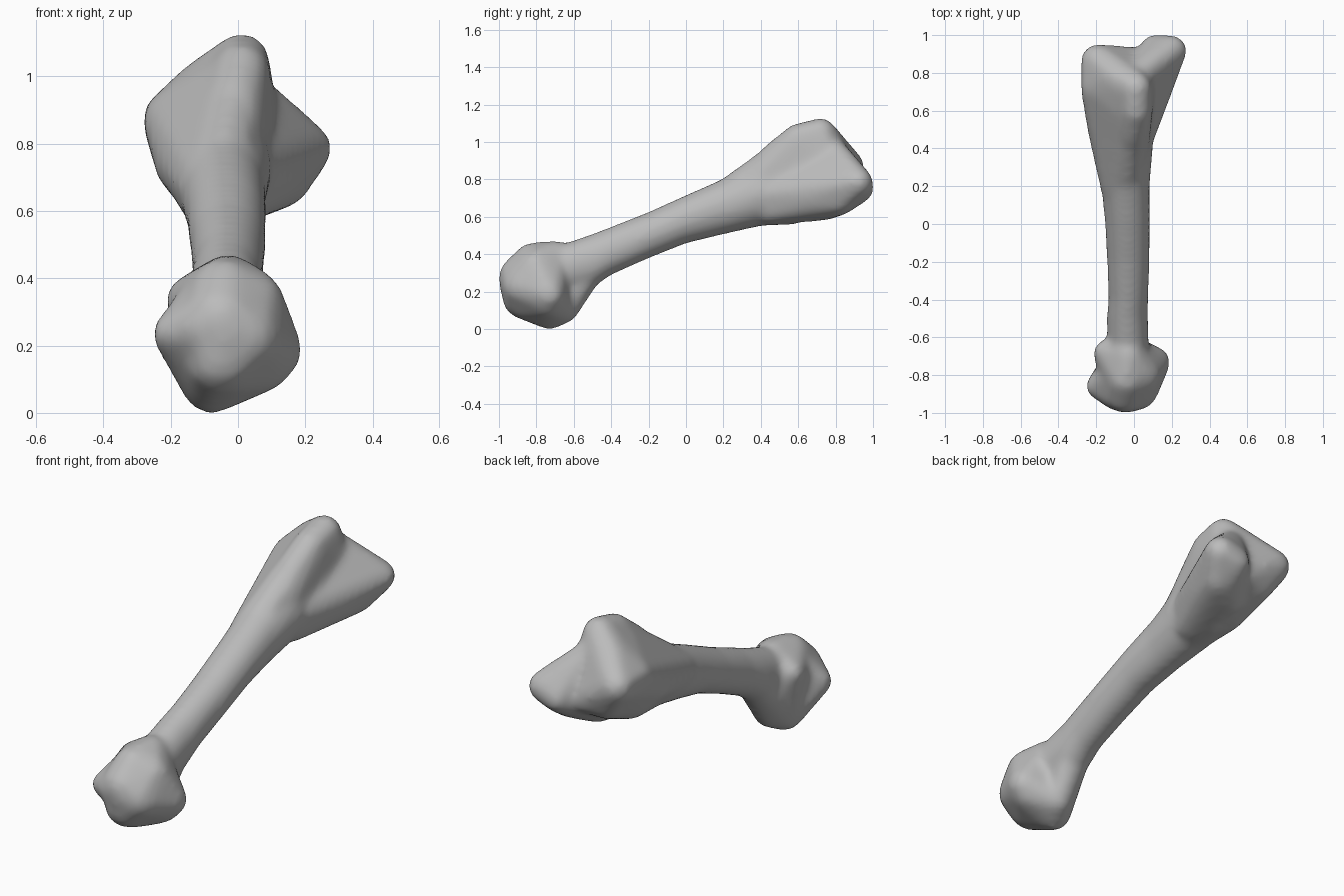
import bpy, bmesh, math
from mathutils import Matrix

cube = bpy.data.objects.get("Cube")
if cube:
    bpy.data.objects.remove(cube, do_unlink=True)

bone_grey = bpy.data.materials.new("bone_grey")
bone_grey.use_nodes = True
colour = (0.5, 0.5, 0.5, 1)
bone_grey.diffuse_color = colour
bone_grey.node_tree.nodes["Principled BSDF"].inputs["Base Color"].default_value = colour

bm = bmesh.new()


def add_hull(balls):
    """Add the rounded convex hull around balls given as (x, y, z, radius)."""
    part = bmesh.new()
    for x, y, z, r in balls:
        bmesh.ops.create_icosphere(part, subdivisions=2, radius=r,
                                   matrix=Matrix.Translation((x, y, z)))
    hull = bmesh.ops.convex_hull(part, input=part.verts)
    loose = set(hull["geom_interior"]) | set(hull["geom_unused"])
    bmesh.ops.delete(part, geom=[v for v in loose if isinstance(v, bmesh.types.BMVert)],
                     context='VERTS')
    copy = {v: bm.verts.new(v.co) for v in part.verts}
    for f in part.faces:
        bm.faces.new([copy[v] for v in f.verts])
    part.free()


def add_shaft(stations, sides=24):
    """Loft ellipses given as (y, centre x, half width, centre z, half height)."""
    rings = []
    for y, cx, rx, cz, rz in stations:
        turn = [math.tau * i / sides for i in range(sides)]
        rings.append([bm.verts.new((cx + rx * math.cos(a), y, cz + rz * math.sin(a)))
                      for a in turn])
    for a, b in zip(rings, rings[1:]):
        for i in range(sides):
            j = (i + 1) % sides
            bm.faces.new((a[i], a[j], b[j], b[i]))
    bm.faces.new(rings[0][::-1])
    bm.faces.new(rings[-1])


# Shaft
add_shaft([(-.7, -.03, .11, .31, .13), (-.5, -.035, .11, .365, .145),
           (-.4, -.03, .106, .418, .13), (-.2, -.03, .113, .502, .125),
           (0, -.035, .119, .587, .13), (.2, -.045, .128, .655, .15),
           (.3, -.05, .142, .69, .162), (.4, -.055, .155, .725, .175),
           (.6, -.04, .13, .71, .15)])

# Front ridge of the upper end
apex = (.01, .72, 1.045, .087)
add_hull([apex, (.01, .6, 1.015, .087), (-.01, .49, .93, .085), (-.035, .34, .75, .11),
          (.03, .75, .93, .085), (.03, .7, .78, .09), (-.05, .6, .72, .13)])

# Crest and left corner of the upper end
add_hull([apex, (-.09, .77, .975, .088), (-.195, .865, .87, .09),
          (-.195, .72, .87, .09), (-.165, .52, .74, .085), (-.1, .62, .66, .085),
          (-.12, .83, .74, .08), (0, .87, .75, .07), (-.01, .57, .98, .08),
          (-.04, .42, .65, .09), (-.06, .2, .665, .12), (-.13, .38, .72, .09)])

# Right condyle of the upper end
add_hull([(.015, .78, .96, .075), (.2, .92, .785, .082), (.11, .93, .75, .077),
          (.13, .82, .69, .085), (.1, .68, .7, .085), (0, .75, .66, .08),
          (0, .58, .85, .075), (0, .4, .72, .085), (0, .45, .64, .085)])

# Rounded knob of the lower end
bottom = (-.08, -.73, .084, .09)
add_hull([(-.15, -.68, .34, .067), (.115, -.73, .185, .08), (.08, -.74, .145, .083),
          bottom, (-.04, -.645, .1, .07), (-.05, -.89, .28, .115), (.02, -.88, .23, .11),
          (-.04, -.82, .355, .11), (-.03, -.7, .385, .09), (.04, -.8, .33, .1),
          (-.05, -.87, .165, .115)])

# Neck joining the knob to the shaft
add_hull([bottom, (-.04, -.645, .1, .07), (-.03, -.7, .385, .09), (-.035, -.53, .33, .1)])

# Left spur of the lower end
add_hull([(-.195, -.86, .235, .064), (-.08, -.89, .26, .105), (-.1, -.8, .3, .1),
          (-.12, -.79, .15, .08), bottom])

bmesh.ops.recalc_face_normals(bm, faces=bm.faces)
mesh = bpy.data.meshes.new("bone")
bm.to_mesh(mesh)
bm.free()
bone = bpy.data.objects.new("bone", mesh)
bpy.context.collection.objects.link(bone)
mesh.materials.append(bone_grey)

# Fuse the parts into one soft skin
fuse = bone.modifiers.new("fuse", 'REMESH')
fuse.mode = 'VOXEL'
fuse.voxel_size = 0.016
fuse.use_smooth_shade = True
soften = bone.modifiers.new("soften", 'SMOOTH')
soften.factor = 0.5
soften.iterations = 18
